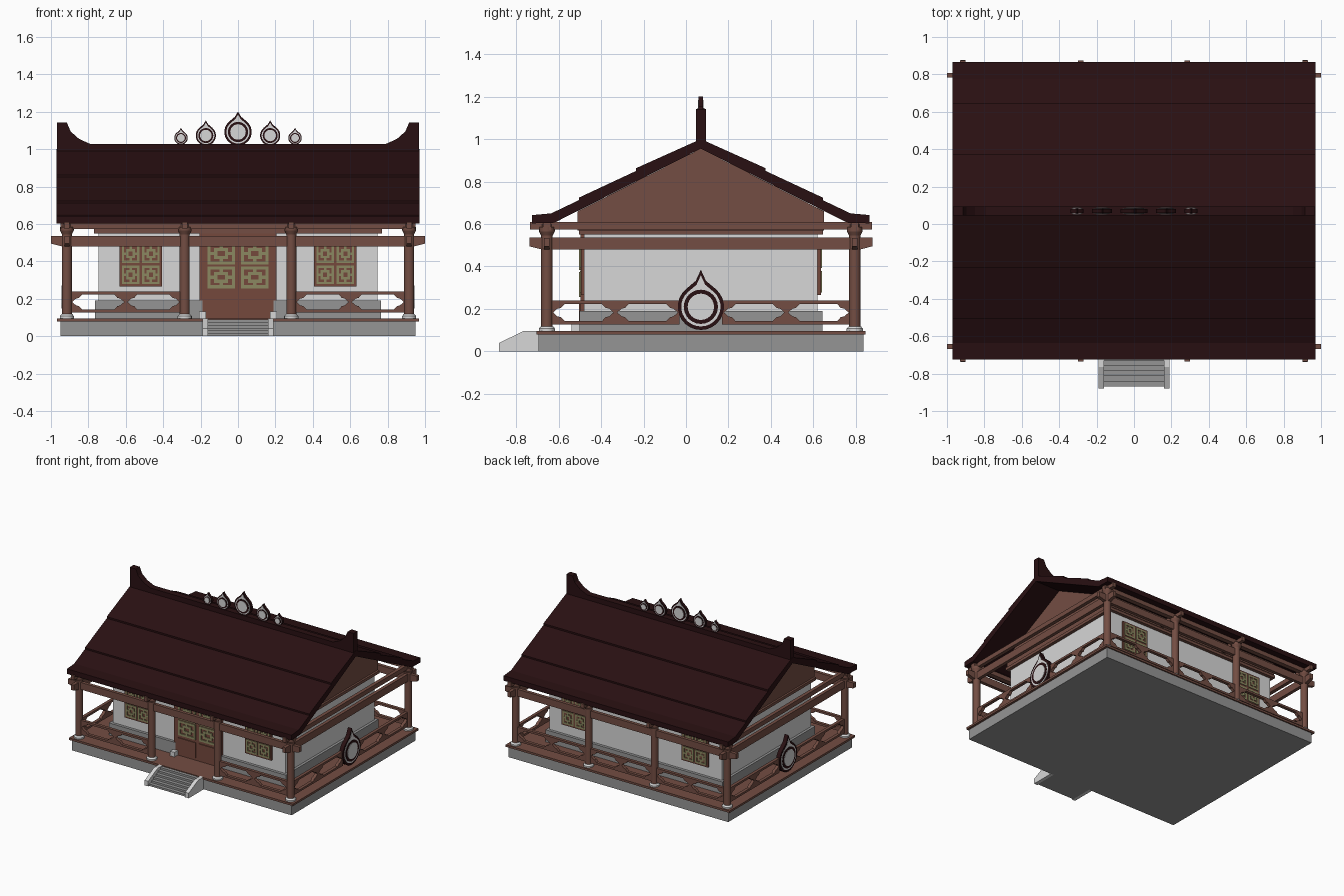
import bpy, bmesh, math
from mathutils import Matrix, Vector

if "Cube" in bpy.data.objects:
    bpy.data.objects.remove(bpy.data.objects["Cube"])

CY = 0.07  # building centre line in y (the stairs stick out in front)


def material(name, rgb):
    m = bpy.data.materials.new(name)
    m.diffuse_color = (*rgb, 1)
    m.use_nodes = True
    m.node_tree.nodes["Principled BSDF"].inputs["Base Color"].default_value = m.diffuse_color
    return m


WOOD = material("brown wood", (0.172, 0.075, 0.056))
DOOR = material("door wood", (0.178, 0.066, 0.046))
ROOF = material("dark roof", (0.022, 0.005, 0.006))
WALL = material("white plaster", (0.68, 0.68, 0.68))
STONE = material("grey stone", (0.30, 0.30, 0.30))
OLIVE = material("olive lattice", (0.26, 0.25, 0.12))


class Part:
    """Collects simple solids into one mesh object."""

    def __init__(self, name, mat, smooth=False):
        self.name, self.mat, self.smooth, self.bm = name, mat, smooth, bmesh.new()

    def box(self, x0, x1, y0, y1, z0, z1):
        m = Matrix.Translation(((x0 + x1) / 2, (y0 + y1) / 2, (z0 + z1) / 2))
        bmesh.ops.create_cube(self.bm, size=1, matrix=m @ Matrix.Diagonal((x1 - x0, y1 - y0, z1 - z0, 1)))
        return self

    def cyl(self, x, y, z0, z1, r0, r1=None, n=16):
        bmesh.ops.create_cone(self.bm, cap_ends=True, segments=n, radius1=r0, radius2=r1 or r0,
                              depth=z1 - z0, matrix=Matrix.Translation((x, y, (z0 + z1) / 2)))
        return self

    def prism(self, pts, axis, a, b):
        """Extrude a profile of (horizontal, z) points along x or y from a to b."""
        place = (lambda u, z: (a, u, z)) if axis == 'x' else (lambda u, z: (u, a, z))
        f = self.bm.faces.new([self.bm.verts.new(place(u, z)) for u, z in pts])
        ext = bmesh.ops.extrude_face_region(self.bm, geom=[f], use_keep_orig=True)
        step = Vector((b - a, 0, 0)) if axis == 'x' else Vector((0, b - a, 0))
        bmesh.ops.translate(self.bm, vec=step, verts=[g for g in ext['geom'] if isinstance(g, bmesh.types.BMVert)])
        return self

    def done(self):
        bmesh.ops.recalc_face_normals(self.bm, faces=self.bm.faces)
        me = bpy.data.meshes.new(self.name)
        self.bm.to_mesh(me)
        self.bm.free()
        me.materials.append(self.mat)
        ob = bpy.data.objects.new(self.name, me)
        bpy.context.collection.objects.link(ob)
        if self.smooth:
            bpy.ops.object.select_all(action='DESELECT')
            ob.select_set(True)
            bpy.context.view_layer.objects.active = ob
            bpy.ops.object.shade_smooth_by_angle(angle=math.radians(40))
        return ob


# Stone base and wooden floor
Part("stone_base", STONE).box(-.95, .95, CY - .765, CY + .765, 0, .08).done()
Part("floor_boards", WOOD).box(-.968, .968, CY - .775, CY + .775, .08, .096).done()

# Stairs with sloped side stones
steps = Part("stair_steps", STONE)
N = 6
for i in range(N):
    steps.box(-.165, .165, -.87 + i * .028, -.69, i * .09 / N, (i + 1) * .09 / N)
steps.done()
cheeks = Part("stair_cheeks", WALL)
for x in (-.19, .16):
    cheeks.prism([(-.88, 0), (-.69, 0), (-.69, .096), (-.765, .096), (-.88, .04)], 'x', x, x + .03)
cheeks.done()

# Walls with a stone plinth
Part("walls", WALL).box(-.745, .745, CY - .55, CY + .55, .09, .575).done()
plinth = Part("wall_plinth", STONE)
plinth.box(-.765, -.19, CY - .572, CY + .572, .09, .19).box(.19, .765, CY - .572, CY + .572, .09, .19)
plinth.box(-.2, .2, CY, CY + .572, .09, .19).done()
Part("wall_plate", WOOD).box(-.77, .77, CY - .575, CY + .575, .55, .572).done()
Part("gables", WOOD).prism([(CY - .58, .57), (CY + .58, .57), (CY + .58, .66), (CY, .955), (CY - .58, .66)],
                           'x', -.755, .755).done()

# Columns, their stone feet and capitals
CX, CYD = (-.915, -.285, .285, .915), .725
cols, feet = Part("columns", WOOD, True), Part("column_feet", WALL, True)
for x in CX:
    for y in (CY - CYD, CY + CYD):
        cols.cyl(x, y, .11, .60, .027)
        cols.cyl(x, y, .545, .565, .027, .037).cyl(x, y, .565, .585, .037)
        feet.cyl(x, y, .095, .107, .038).cyl(x, y, .107, .118, .038, .029)
cols.done()
feet.done()

# Beams: long ones front and back, cross beams over every column
beams = Part("beams", WOOD)
for s in (-1, 1):
    y = CY + s * CYD
    beams.prism([(-.94, .48), (.94, .48), (1, .495), (1, .535), (-1, .535), (-.94 - .06, .495)],
                'y', y - .013, y + .013)
    beams.box(-.95, .95, y - .018, y + .018, .572, .605)
for x in CX:
    beams.box(x - .014, x + .014, CY - .805, CY + .805, .575, .61)
    if abs(x) > .5:
        beams.prism([(CY - .75, .48), (CY + .75, .48), (CY + .808, .495), (CY + .808, .537),
                     (CY - .808, .537), (CY - .808, .495)], 'x', x - .013, x + .013)
beams.done()


# Railings: upper and lower halves meet between pointed openings
def railing(part, a, b, axis, at):
    mid, half = .183, .056
    hw = (b - a) / 4 - .009
    edge = [(-1, 0), (-.86, .018), (-.74, .022), (-.62, .04)]
    hole = edge + [(-u, v) for u, v in reversed(edge)]
    for s in (1, -1):
        pts = [(a, mid)]
        for k in (.25, .75):
            c = a + (b - a) * k
            pts += [(c + u * hw, mid + s * v) for u, v in hole]
        pts += [(b, mid), (b, mid + s * half), (a, mid + s * half)]
        part.prism(pts, axis, at - .012, at + .012)


rails = Part("railings", WOOD)
for a, b in ((-.895, -.305), (.305, .895)):
    railing(rails, a, b, 'y', CY - CYD)
    railing(rails, a, b, 'y', CY + CYD)
railing(rails, -.265, .265, 'y', CY + CYD)
for x in (-.915, .915):
    railing(rails, CY - .705, CY - .1, 'x', x)
    railing(rails, CY + .1, CY + .705, 'x', x)
rails.done()


# Lattice pane: outer square, inner square and short links between them
def pane(part, cx, cz, w, h, t, y0, y1):
    for k in (1, .5):
        a, b = w / 2 * k, h / 2 * k
        for s in (-1, 1):
            xs, zs = sorted((cx + s * a, cx + s * (a - t))), sorted((cz + s * b, cz + s * (b - t)))
            part.box(*xs, y0, y1, cz - b + t, cz + b - t)
            part.box(cx - a, cx + a, y0, y1, *zs)
    for s in (-1, 1):
        xs, zs = sorted((cx + s * w / 4, cx + s * (w / 2 - t))), sorted((cz + s * h / 4, cz + s * (h / 2 - t)))
        part.box(*xs, y0, y1, cz - t / 2, cz + t / 2)
        part.box(cx - t / 2, cx + t / 2, y0, y1, *zs)


# Windows front and back, door in front
frames, lattice = Part("window_frames", DOOR), Part("lattice", OLIVE)
for s in (-1, 1):
    ya, yb = sorted((CY + s * .54, CY + s * .565))
    la, lb = sorted((CY + s * .56, CY + s * .57))
    for x in (-.52, .52):
        frames.box(x - .113, x + .113, ya, yb, .265, .505)
        for i in (-1, 1):
            for j in (-1, 1):
                pane(lattice, x + i * .054, .385 + j * .057, .095, .1, .013, la, lb)
frames.done()
door = Part("door", DOOR)
door.box(-.205, .205, CY - .568, CY - .53, .095, .555)
for i in (-1, 1):
    door.box(i * .09 - .075, i * .09 + .075, CY - .575, CY - .56, .115, .235)
    for z in (.315, .442):
        pane(lattice, i * .09, z, .148, .118, .017, CY - .575, CY - .56)
door.done()
lattice.done()
stones = Part("door_stones", WALL)
for x in (-.19, .19):
    stones.box(x - .018, x + .018, CY - .61, CY - .56, .095, .132)
stones.done()

# Roof: stepped courses with flattened eaves, mirrored about the centre line
half = [(.795, .603), (.795, .642), (.705, .65), (.575, .712), (.575, .724), (.305, .85), (.305, .863)]
under = [(.69, .606), (0, .955)]
roof = Part("roof", ROOF)
left = [(CY - d, z) for d, z in half]
right = [(CY + d, z) for d, z in reversed(half)]
roof.prism(left + [(CY, 1.0)] + right + [(CY + d, z) for d, z in under] + [(CY - .69, .606)], 'x', -.97, .97)
roof.done()

# Ridge with upswept ends
tip = [(.968, .97), (.968, 1.142), (.915, 1.142), (.895, 1.095), (.85, 1.055), (.79, 1.028)]
Part("ridge", ROOF).prism(tip + [(-x, z) for x, z in reversed(tip)], 'y', CY - .024, CY + .024).done()


# Flame-tipped medallions: stacked dark and light layers seen from both sides
def medallion(name, u, z, r, tip, axis, at, t):
    def drop(k):
        arc = [math.radians(d) for d in range(130, 411, 14)]
        pts = [(u + k * r * math.cos(a), z + k * r * math.sin(a)) for a in arc]
        return pts + [(u + k * r * .22, z + k * r * 1.12), (u, z + k * r * tip), (u - k * r * .22, z + k * r * 1.12)]

    def disc(k):
        return [(u + k * r * math.cos(i * math.tau / 24), z + k * r * math.sin(i * math.tau / 24)) for i in range(24)]

    dark, light = Part(name + "_dark", ROOF), Part(name + "_light", WALL)
    for part, pts, d in ((dark, drop(1), 0), (light, drop(.85), .003), (dark, disc(.74), .006), (light, disc(.57), .009)):
        part.prism(pts, axis, at - t - d, at + t + d)
    dark.done()
    light.done()


for x, z, r in ((0, 1.092, .073), (-.172, 1.073, .054), (.172, 1.073, .054), (-.305, 1.06, .036), (.305, 1.06, .036)):
    medallion("ridge_medallion", x, z, r, 1.5, 'y', CY, .010)
for x in (-.918, .918):
    medallion("side_medallion", CY, .21, .109, 1.6, 'x', x, .016)
